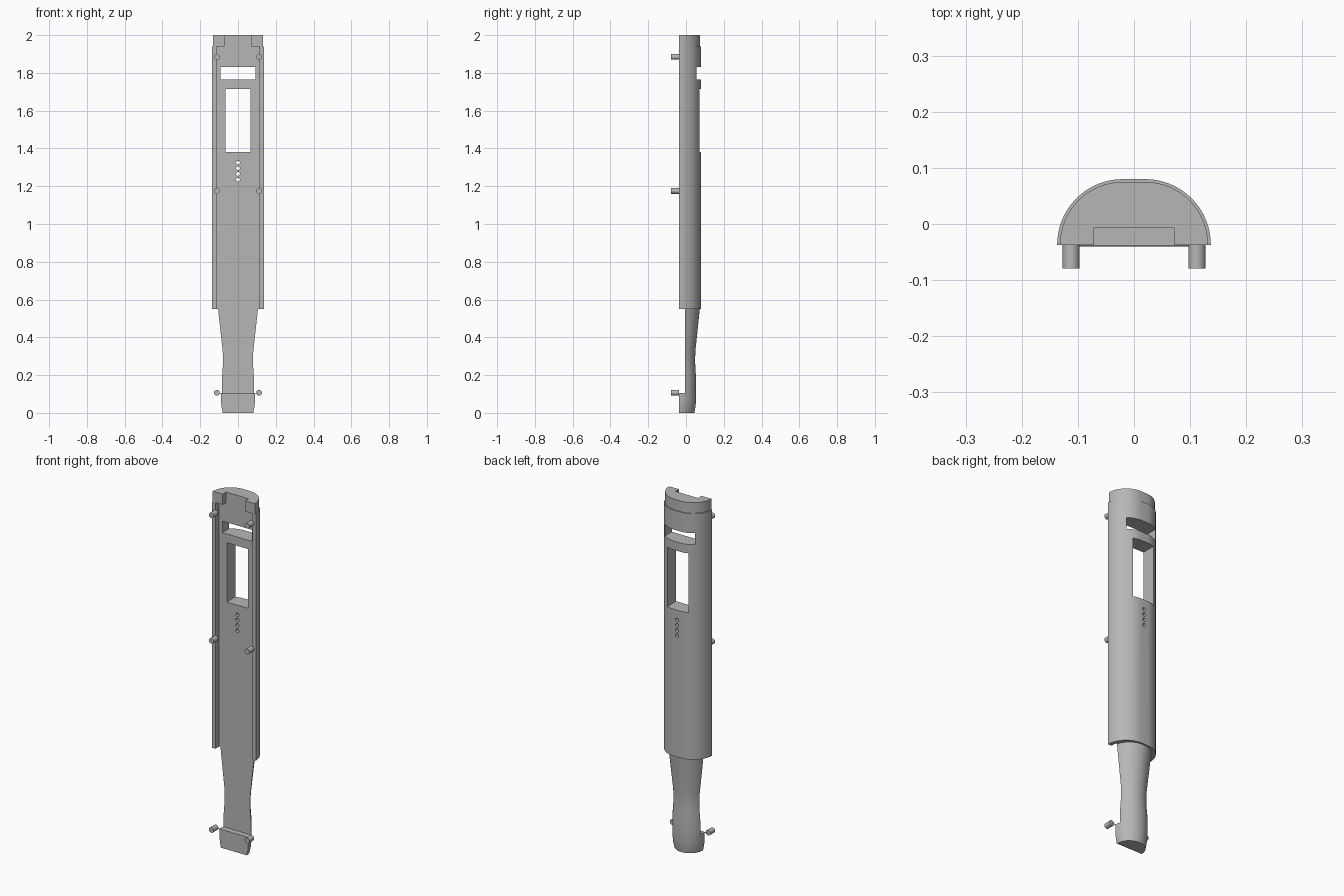
import bpy, math
from mathutils import Vector

cube = bpy.data.objects.get("Cube")
if cube:
    bpy.data.objects.remove(cube, do_unlink=True)

FRONT, FLOOR = -0.037, -0.006   # parting plane and recessed floor

grey = bpy.data.materials.new("plain grey")
grey.use_nodes = True
grey.diffuse_color = (0.47, 0.47, 0.47, 1)
grey.node_tree.nodes["Principled BSDF"].inputs["Base Color"].default_value = grey.diffuse_color


def half_round(radius, flat, steps=32):
    """Half-round outline on the parting plane, with a flat crown."""
    pts = []
    for i in range(steps + 1):
        a = math.pi * i / steps
        if i == steps // 2 and flat:
            pts += [(flat, FRONT + radius), (-flat, FRONT + radius)]
            continue
        side = flat if i < steps / 2 else -flat
        pts.append((side + radius * math.cos(a), FRONT + radius * math.sin(a)))
    return pts


def loft(name, rings):
    """Skin a stack of (z, radius, flat) half-round sections."""
    verts, faces = [], []
    for z, radius, flat in rings:
        outline = half_round(radius, flat)
        verts += [(x, y, z) for x, y in outline]
    n = len(outline)
    for r in range(len(rings) - 1):
        for i in range(n):
            j = (i + 1) % n
            faces.append((r * n + i, r * n + j, (r + 1) * n + j, (r + 1) * n + i))
    faces.append(tuple(reversed(range(n))))
    faces.append(tuple(range(len(verts) - n, len(verts))))
    mesh = bpy.data.meshes.new(name)
    mesh.from_pydata(verts, [], faces)
    obj = bpy.data.objects.new(name, mesh)
    bpy.context.collection.objects.link(obj)
    return obj


def box(name, x, y0, y1, z0, z1):
    """Box centred on x = 0 with half width x."""
    bpy.ops.mesh.primitive_cube_add(size=1, location=(0, (y0 + y1) / 2, (z0 + z1) / 2))
    obj = bpy.context.object
    obj.name = name
    obj.scale = (2 * x, y1 - y0, z1 - z0)
    return obj


def rod(name, radius, start, end, sides=24):
    a, b = Vector(start), Vector(end)
    bpy.ops.mesh.primitive_cylinder_add(vertices=sides, radius=radius, depth=(b - a).length,
                                        location=(a + b) / 2)
    obj = bpy.context.object
    obj.name = name
    obj.rotation_euler = (b - a).to_track_quat('Z', 'Y').to_euler()
    return obj


def cut(target, cutters):
    bpy.context.view_layer.update()
    bpy.ops.object.select_all(action='DESELECT')
    bpy.context.view_layer.objects.active = target
    target.select_set(True)
    for cutter in cutters:
        mod = target.modifiers.new("cut", 'BOOLEAN')
        mod.operation = 'DIFFERENCE'
        mod.solver = 'EXACT'
        mod.object = cutter
        bpy.ops.object.modifier_apply(modifier=mod.name)
        bpy.data.objects.remove(cutter, do_unlink=True)


def finish(obj):
    obj.data.materials.clear()
    obj.data.materials.append(grey)
    bpy.ops.object.select_all(action='DESELECT')
    bpy.context.view_layer.objects.active = obj
    obj.select_set(True)
    bpy.ops.object.shade_smooth_by_angle(angle=math.radians(30))


# Main half shell with a slightly slimmer top collar
shell = loft("half_shell", [(0.55, 0.117, 0.02), (1.94, 0.117, 0.02),
                            (1.94, 0.112, 0.02), (2.0, 0.112, 0.02)])
cutters = [
    box("channel_cutter", 0.115, -0.2, FLOOR, 0.4, 1.94),
    box("top_notch_cutter", 0.071, -0.2, FLOOR, 1.9, 2.1),
    box("window_cutter", 0.066, -0.2, 0.2, 1.38, 1.715),
    box("slot_cutter", 0.093, -0.2, 0.2, 1.765, 1.83),
]
for i in range(4):
    z = 1.235 + 0.03 * i
    cutters.append(rod("hole_cutter", 0.01, (0, -0.2, z), (0, 0.2, z), 16))
cut(shell, cutters)
finish(shell)

# Waisted neck ending in a thicker foot
neck = loft("neck_and_foot", [
    (0, 0.081, 0), (0.03, 0.087, 0), (0.06, 0.09, 0), (0.105, 0.091, 0),
    (0.18, 0.091, 0), (0.23, 0.087, 0), (0.28, 0.085, 0), (0.33, 0.087, 0), (0.55, 0.11, 0)])
cut(neck, [box("neck_cutter", 0.3, -0.2, FLOOR, 0.105, 0.7)])
finish(neck)

# Locating pegs along both edges
for z, place in ((1.885, "upper"), (1.175, "middle"), (0.107, "lower")):
    for side, label in ((1, "left"), (-1, "right")):
        x = 0.112 * side
        finish(rod(f"{place}_{label}_peg", 0.015, (x, -0.079, z), (x, FRONT, z)))

# Thin tie holding the lower pegs to the foot
finish(rod("lower_peg_tie", 0.002, (-0.112, FRONT - 0.001, 0.104), (0.112, FRONT - 0.001, 0.104), 8))
